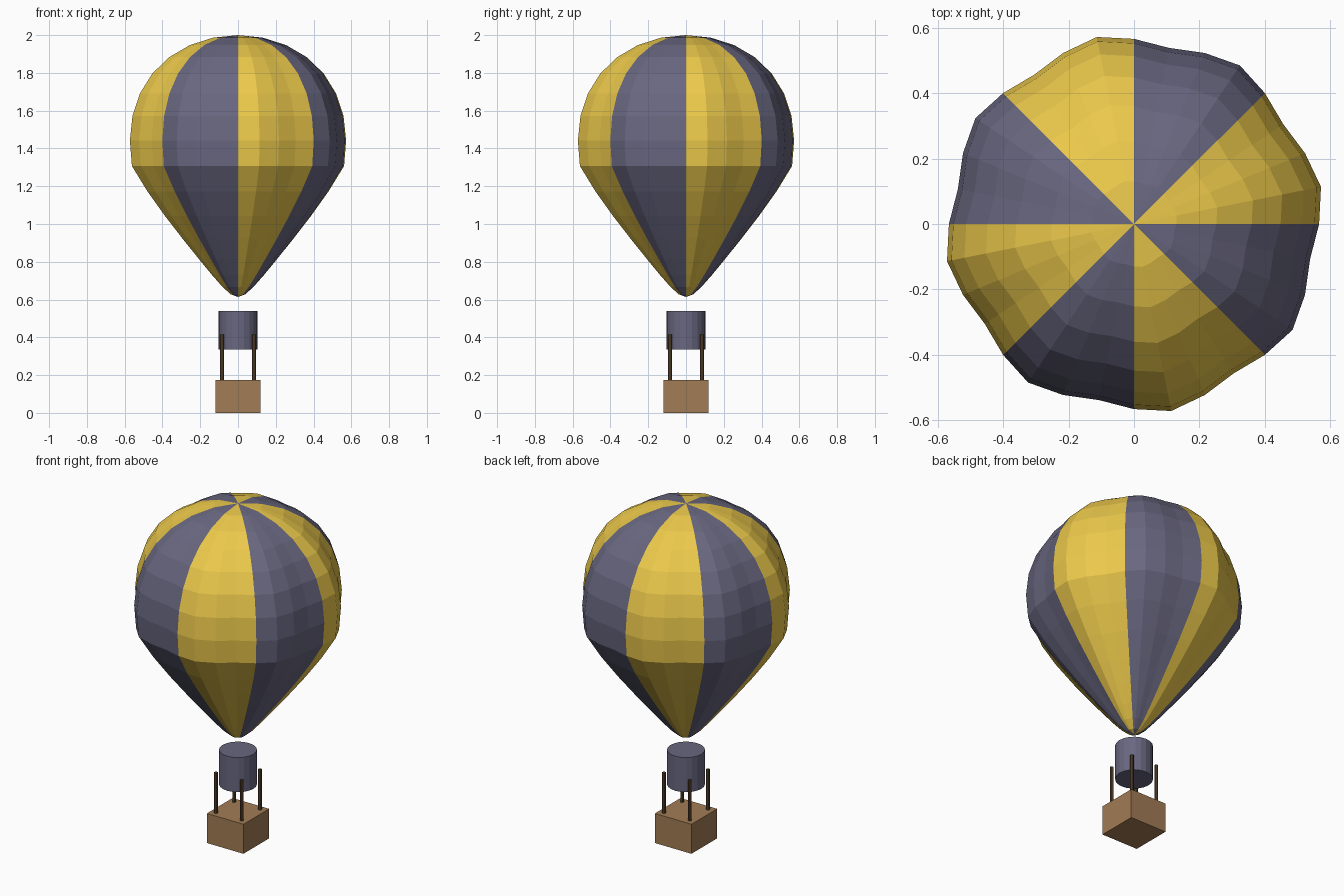
import bpy, bmesh
from math import sin, cos, pi

if "Cube" in bpy.data.objects:
    bpy.data.objects.remove(bpy.data.objects["Cube"])


def material(name, rgb):
    m = bpy.data.materials.new(name)
    m.diffuse_color = (*rgb, 1)
    m.use_nodes = True
    m.node_tree.nodes["Principled BSDF"].inputs["Base Color"].default_value = m.diffuse_color
    return m


YELLOW = material("yellow_cloth", (0.83, 0.58, 0.07))
SLATE = material("slate_cloth", (0.14, 0.135, 0.215))
WICKER = material("wicker", (0.36, 0.20, 0.09))
WOOD = material("dark_wood", (0.12, 0.07, 0.035))

SEGS, RINGS = 32, 16
MID_Z, HALF_H, RADIUS = 1.307, 0.693, 0.556


def envelope_point(ring, seg):
    # stretched sphere: fuller above the middle, tapered below, rippled per gore
    lat = -pi / 2 + pi * ring / RINGS
    a = 2 * pi * seg / SEGS
    s = sin(lat)
    r = RADIUS * cos(lat) * (1 + (0.2 if s > 0 else 0.67) * s)
    r *= 1 + 0.03 * sin(8 * a)
    return r * cos(a), r * sin(a), MID_Z + HALF_H * s


# Striped envelope, eight gores of four segments
bm = bmesh.new()
bottom = bm.verts.new((0, 0, MID_Z - HALF_H))
top = bm.verts.new((0, 0, MID_Z + HALF_H))
rows = [[bm.verts.new(envelope_point(i, j)) for j in range(SEGS)]
        for i in range(1, RINGS)]
for j in range(SEGS):
    k = (j + 1) % SEGS
    faces = [bm.faces.new((bottom, rows[0][k], rows[0][j])),
             bm.faces.new((rows[-1][j], rows[-1][k], top))]
    for lo, hi in zip(rows, rows[1:]):
        faces.append(bm.faces.new((lo[j], lo[k], hi[k], hi[j])))
    for f in faces:
        f.material_index = (j // 4) % 2
mesh = bpy.data.meshes.new("envelope")
bm.to_mesh(mesh)
bm.free()
mesh.materials.append(YELLOW)
mesh.materials.append(SLATE)
bpy.context.collection.objects.link(bpy.data.objects.new("envelope", mesh))


def cylinder(name, x, y, z0, z1, r, sides, mat):
    bpy.ops.mesh.primitive_cylinder_add(vertices=sides, radius=r, depth=z1 - z0,
                                        location=(x, y, (z0 + z1) / 2))
    ob = bpy.context.object
    ob.name = name
    ob.data.materials.append(mat)


# Skirt drum under the envelope
cylinder("skirt", 0, 0, 0.335, 0.54, 0.102, 20, SLATE)

# Basket
bpy.ops.mesh.primitive_cube_add(size=1, location=(0, 0, 0.0875))
basket = bpy.context.object
basket.name = "basket"
basket.scale = (0.24, 0.24, 0.175)
basket.data.materials.append(WICKER)

# Four corner posts
for sx in (-1, 1):
    for sy in (-1, 1):
        cylinder("basket_post", sx * 0.085, sy * 0.085, 0.17, 0.415, 0.01, 8, WOOD)
